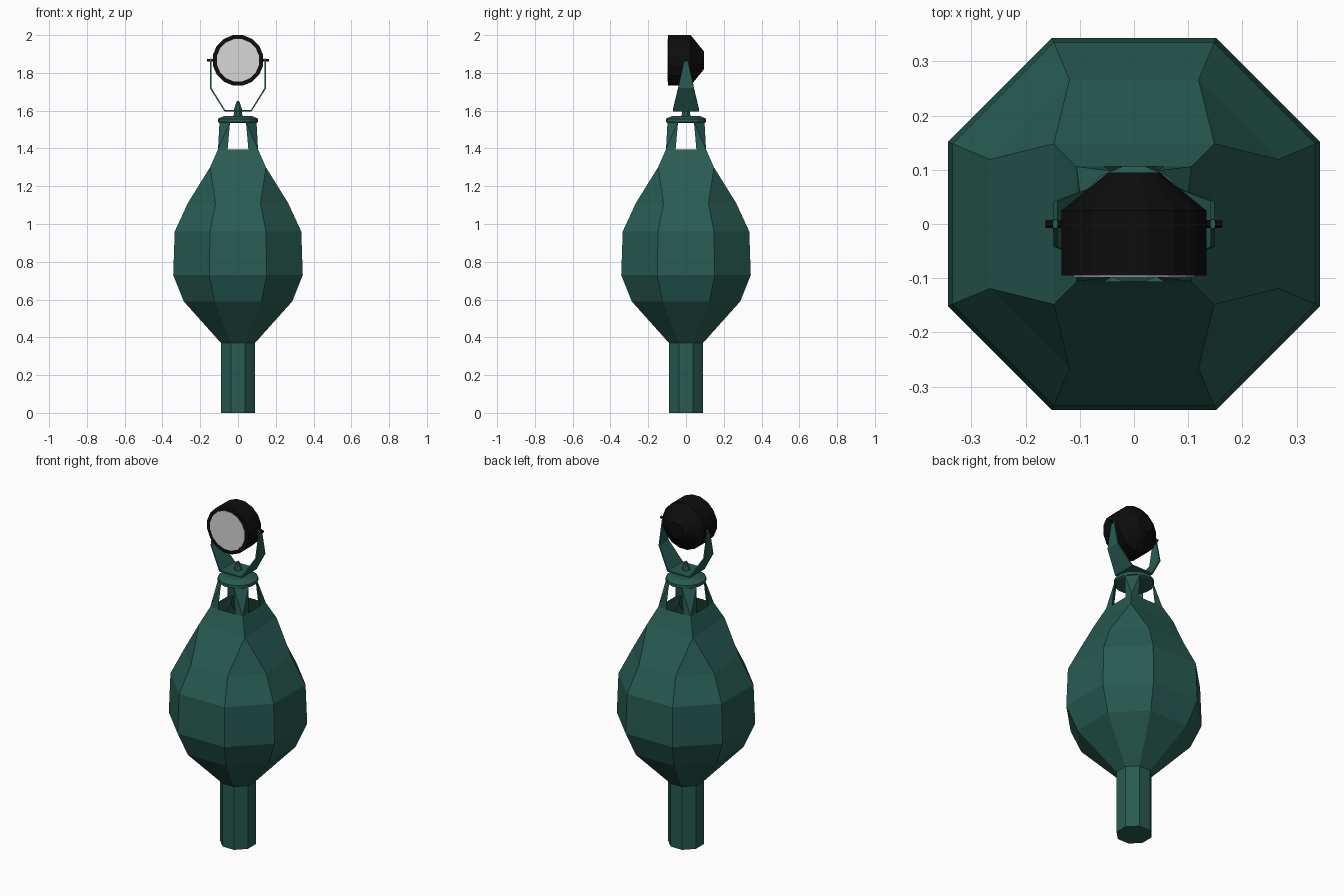
import bpy, bmesh, math
from mathutils import Matrix, Vector

cube = bpy.data.objects.get("Cube")
if cube:
    bpy.data.objects.remove(cube, do_unlink=True)


def material(name, rgb):
    m = bpy.data.materials.new(name)
    m.use_nodes = True
    m.diffuse_color = (*rgb, 1)
    m.node_tree.nodes["Principled BSDF"].inputs["Base Color"].default_value = (*rgb, 1)
    return m


GREEN = material("dark green paint", (0.021, 0.105, 0.083))
BLACK = material("black metal", (0.004, 0.004, 0.004))
GLASS = material("pale grey lens", (0.68, 0.68, 0.68))


def finish(name, bm, *mats):
    bmesh.ops.recalc_face_normals(bm, faces=bm.faces)
    mesh = bpy.data.meshes.new(name)
    bm.to_mesh(mesh)
    bm.free()
    for m in mats:
        mesh.materials.append(m)
    ob = bpy.data.objects.new(name, mesh)
    bpy.context.collection.objects.link(ob)
    return ob


def loft(name, rings, mat, cap_start=True, cap_end=True, matrix=None):
    """Skin a list of equally sized point rings."""
    bm = bmesh.new()
    loops = [[bm.verts.new(p) for p in ring] for ring in rings]
    n = len(loops[0])
    for a, b in zip(loops, loops[1:]):
        for i in range(n):
            j = (i + 1) % n
            bm.faces.new((a[i], a[j], b[j], b[i]))
    if cap_start:
        bm.faces.new(loops[0][::-1])
    if cap_end:
        bm.faces.new(loops[-1])
    bmesh.ops.remove_doubles(bm, verts=bm.verts, dist=1e-5)
    if matrix:
        bm.transform(matrix)
    return finish(name, bm, mat)


def octagon(z, r, w):
    """Chamfered square: half extent r, half flat side w."""
    pts = [(r, -w), (r, w), (w, r), (-w, r), (-r, w), (-r, -w), (-w, -r), (w, -r)]
    return [(x, y, z) for x, y in pts]


def circle(z, r, n=16):
    turn = math.pi / n
    return [(r * math.cos(math.tau * i / n + turn),
             r * math.sin(math.tau * i / n + turn), z) for i in range(n)]


# Octagonal stem and faceted body, closing in to a square, open neck
loft("stem", [octagon(0, 0.09, 0.037), octagon(0.37, 0.09, 0.037)], GREEN)
body_rings = [(0.37, 0.09, 0.037), (0.59, 0.287, 0.125), (0.73, 0.343, 0.152),
              (0.96, 0.335, 0.148), (1.11, 0.266, 0.119), (1.3, 0.148, 0.148),
              (1.395, 0.106, 0.106)]
loft("body", [octagon(*r) for r in body_rings], GREEN, cap_end=False)

# Four tapering corner posts around the open windows
for k, name in enumerate(["front_left", "back_left", "back_right", "front_right"]):
    b, t = 1.395, 1.54
    pts = [(0.055, -0.106, b), (0.106, -0.106, b), (0.106, -0.055, b),
           (0.042, -0.098, t), (0.098, -0.042, t)]
    bm = bmesh.new()
    for p in pts:
        bm.verts.new(p)
    bmesh.ops.convex_hull(bm, input=bm.verts)
    bm.transform(Matrix.Rotation(k * math.pi / 2, 4, "Z"))
    finish(name + "_post", bm, GREEN)

# Cap plate and pointed finial
loft("cap", [circle(1.535, 0.1), circle(1.54, 0.108), circle(1.557, 0.108),
             circle(1.572, 0.075)], GREEN)
loft("finial", [circle(1.57, 0.025, 8), circle(1.61, 0.022, 8),
                circle(1.65, 0.007, 8)], GREEN)

# Folded yoke: a strip that narrows towards the pivots
half = [(0.07, 1.6, 0.07), (0.145, 1.72, 0.042), (0.145, 1.875, 0.008)]
path = [(-x, z, w) for x, z, w in reversed(half)] + half
bm = bmesh.new()
rows = [[bm.verts.new((x, s * w, z)) for s in (-1, 1)] for x, z, w in path]
for a, b in zip(rows, rows[1:]):
    bm.faces.new((a[0], b[0], b[1], a[1]))
yoke = finish("yoke", bm, GREEN)
solid = yoke.modifiers.new("thickness", "SOLIDIFY")
solid.thickness = 0.008
solid.offset = 0

# Lamp housing, with its axis laid along y and the lens facing forward
CENTRE = 1.8665
lay = Matrix.Translation((0, 0, CENTRE)) @ Matrix.Rotation(-math.pi / 2, 4, "X")
loft("lamp_housing", [circle(z, r) for z, r in
                      [(-0.095, 0.136), (0.025, 0.136), (0.095, 0.048)]],
     BLACK, matrix=lay)
loft("lens", [circle(-0.098, 0.114), circle(-0.094, 0.114)], GLASS, matrix=lay)

# Pivot pins on both sides
for side, name in ((1, "left_pivot"), (-1, "right_pivot")):
    spin = Matrix.Translation((0, 0, CENTRE)) @ Matrix.Rotation(side * math.pi / 2, 4, "Y")
    loft(name, [circle(0.125, 0.008, 8), circle(0.163, 0.008, 8)], BLACK, matrix=spin)
